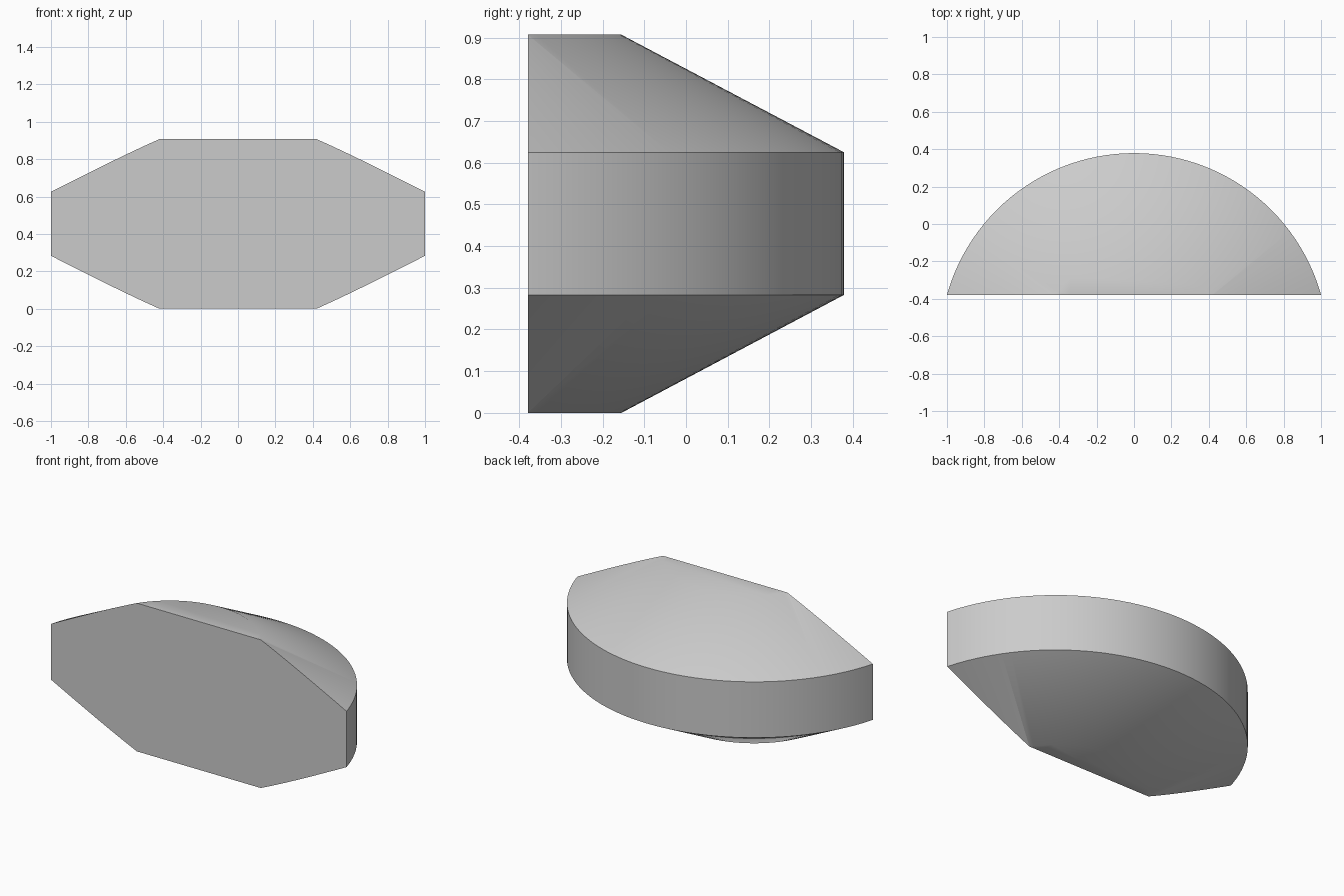
import bpy, bmesh
from math import radians

cube = bpy.data.objects.get("Cube")
if cube:
    bpy.data.objects.remove(cube, do_unlink=True)

# Dimensions
AXIS_Y = -0.66
FRONT_Y = -0.379
RIM, CAP = 1.039, 0.505
profile = [(0, 0), (CAP, 0), (RIM, 0.283), (RIM, 0.625), (CAP, 0.907), (0, 0.907)]

# Grey material
grey = bpy.data.materials.new("plain_grey")
grey.use_nodes = True
colour = (0.6, 0.6, 0.6, 1)
grey.diffuse_color = colour
bsdf = next(n for n in grey.node_tree.nodes if n.type == 'BSDF_PRINCIPLED')
bsdf.inputs["Base Color"].default_value = colour

# Revolve the bevelled disc profile around its vertical axis
bm = bmesh.new()
verts = [bm.verts.new((r, AXIS_Y, z)) for r, z in profile]
edges = [bm.edges.new(pair) for pair in zip(verts, verts[1:])]
bmesh.ops.spin(bm, geom=verts + edges, cent=(0, AXIS_Y, 0), axis=(0, 0, 1),
               angle=radians(360), steps=128, use_merge=True)
bmesh.ops.remove_doubles(bm, verts=bm.verts[:], dist=0.0001)

# Slice off the front with a flat vertical face
cut = bmesh.ops.bisect_plane(bm, geom=bm.verts[:] + bm.edges[:] + bm.faces[:],
                             plane_co=(0, FRONT_Y, 0), plane_no=(0, -1, 0),
                             clear_outer=True)
rim = [e for e in cut["geom_cut"] if isinstance(e, bmesh.types.BMEdge)]
bmesh.ops.edgenet_fill(bm, edges=rim)

# Merge each level cap into one face
for z in (profile[0][1], profile[-1][1]):
    cap = [f for f in bm.faces if all(abs(v.co.z - z) < 0.001 for v in f.verts)]
    bmesh.ops.dissolve_faces(bm, faces=cap, use_verts=False)
bmesh.ops.recalc_face_normals(bm, faces=bm.faces[:])

mesh = bpy.data.meshes.new("bevelled_disc_segment")
bm.to_mesh(mesh)
bm.free()
mesh.materials.append(grey)
segment = bpy.data.objects.new("bevelled_disc_segment", mesh)
bpy.context.collection.objects.link(segment)

# Smooth curved walls, sharp rims
bpy.ops.object.select_all(action='DESELECT')
segment.select_set(True)
bpy.context.view_layer.objects.active = segment
bpy.ops.object.shade_smooth_by_angle(angle=radians(30))
